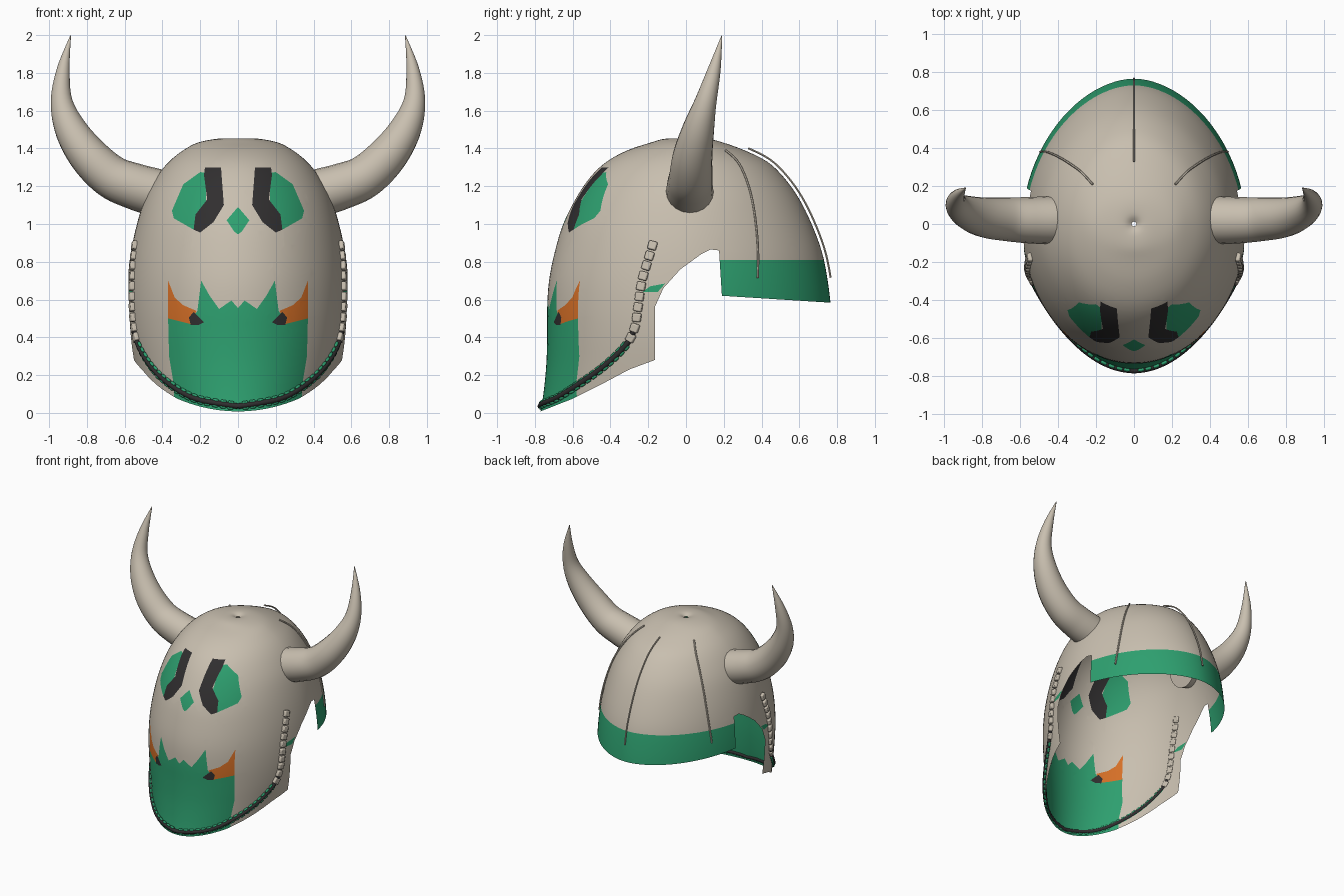
import bpy, bmesh, math
from mathutils import Vector, Matrix

if "Cube" in bpy.data.objects:
    bpy.data.objects.remove(bpy.data.objects["Cube"])


def material(name, rgb):
    m = bpy.data.materials.new(name)
    m.use_nodes = True
    m.diffuse_color = (*rgb, 1)
    bsdf = m.node_tree.nodes["Principled BSDF"]
    bsdf.inputs["Base Color"].default_value = (*rgb, 1)
    bsdf.inputs["Roughness"].default_value = 0.7
    return m


BONE, GREEN, BLACK, ORANGE = range(4)
MATS = [material("bone", (0.58, 0.52, 0.43)), material("green", (0.027, 0.35, 0.16)),
        material("charcoal", (0.03, 0.028, 0.029)), material("orange", (0.67, 0.16, 0.02))]

# Helmet profile from crown to hem: height, half width, front depth, back depth
PROFILE = [(1.435, .012, .012, .012), (1.452, .05, .05, .05), (1.45, .12, .12, .12),
           (1.43, .215, .19, .20), (1.39, .29, .31, .31), (1.33, .365, .42, .43),
           (1.25, .43, .505, .515), (1.14, .49, .58, .595), (1.0, .535, .65, .665),
           (.85, .567, .695, .72), (.7, .585, .725, .75), (.55, .59, .735, .768),
           (.4, .582, .735, .775), (.25, .56, .74, .775), (.1, .53, .755, .775),
           (-.02, .5, .775, .775)]


def smooth_path(points, steps):
    """Catmull-Rom interpolation of tuples of any length."""
    pts = [Vector(p) for p in points]
    out = []
    for i in range(len(pts) - 1):
        a, b, c, d = pts[max(i - 1, 0)], pts[i], pts[i + 1], pts[min(i + 2, len(pts) - 1)]
        for k in range(steps):
            t = k / steps
            out.append(b + (c - a) * (t / 2) + (a * 2 - b * 5 + c * 4 - d) * (t * t / 2)
                       + (b * 3 - a - c * 3 + d) * (t ** 3 / 2))
    return out + [pts[-1]]


ROWS = smooth_path(PROFILE, 4)


def ring_point(row, angle):
    """Point on a row; angle 0 is the front, pi the back."""
    z, side, front, back = row
    s, c = math.sin(angle), math.cos(angle)
    if c >= 0:
        return Vector((side * s, -front * c, z))
    e = 2 / 1.85
    return Vector((math.copysign(abs(s) ** e, s) * side, back * abs(c) ** e, z))


def on_shell(angle, z, lift=0.0):
    for a, b in zip(ROWS[8:], ROWS[9:]):
        if b[0] <= z <= a[0]:
            p = ring_point(a.lerp(b, (a[0] - z) / (a[0] - b[0])), angle)
            break
    return p + Vector((p.x, p.y, max(z - .7, 0))).normalized() * lift


def inside(u, v, poly):
    hit = False
    for (a, b), (c, d) in zip(poly, poly[1:] + poly[:1]):
        if (b > v) != (d > v) and u < (c - a) * (v - b) / (d - b) + a:
            hit = not hit
    return hit


def cut_outline(bm, poly, axis, keep):
    """Cut an outline, projected along x (0) or y (1), and return the faces in it."""
    u = 1 - axis
    m = 0.045
    for p, q in zip(poly, poly[1:] + poly[:1]):
        lo = (min(p[0], q[0]) - m, min(p[1], q[1]) - m)
        hi = (max(p[0], q[0]) + m, max(p[1], q[1]) + m)
        faces = [f for f in bm.faces if keep(f.calc_center_median()) and any(
            lo[0] < w.co[u] < hi[0] and lo[1] < w.co.z < hi[1] for w in f.verts)]
        if not faces:
            continue
        co, no = Vector((0, 0, p[1])), Vector((0, 0, q[0] - p[0]))
        co[u], no[u] = p[0], p[1] - q[1]
        geom = faces + list({e for f in faces for e in f.edges}) + list({w for f in faces for w in f.verts})
        bmesh.ops.bisect_plane(bm, geom=geom, dist=1e-5, plane_co=co, plane_no=no)
    found = []
    for f in bm.faces:
        c = f.calc_center_median()
        if keep(c) and inside(c[u], c.z, poly):
            found.append(f)
    return found


def finish(name, bm, mats, angle=40):
    me = bpy.data.meshes.new(name)
    bm.to_mesh(me)
    bm.free()
    ob = bpy.data.objects.new(name, me)
    bpy.context.collection.objects.link(ob)
    for m in mats:
        me.materials.append(m)
    bpy.ops.object.select_all(action='DESELECT')
    ob.select_set(True)
    bpy.context.view_layer.objects.active = ob
    bpy.ops.object.shade_smooth_by_angle(angle=math.radians(angle))
    return ob


# Helmet shell, open at the crown hole and the hem
bm = bmesh.new()
N = 96
grid = [[bm.verts.new(ring_point(r, 2 * math.pi * i / N)) for i in range(N)] for r in ROWS]
for a, b in zip(grid, grid[1:]):
    for i in range(N):
        j = (i + 1) % N
        bm.faces.new((a[i], b[i], b[j], a[j]))

# Hem with the cheek guards and the ear openings
hem = [(-.79, .0), (-.6, .075), (-.45, .15), (-.3, .23), (-.165, .28), (-.165, .56), (-.12, .66),
       (-.03, .76), (.08, .84), (.13, .865), (.175, .86), (.19, .62), (.9, .575), (.9, -.1), (-.9, -.1)]
bmesh.ops.delete(bm, geom=cut_outline(bm, hem, 0, lambda c: True), context='FACES')

# Neck band and the small side marks
band = [(.15, .5), (.15, .81), (.95, .81), (.95, .5)]
mark = [(-.23, .64), (-.19, .67), (-.11, .685), (-.15, .64)]
for poly in (band, mark):
    for f in cut_outline(bm, poly, 0, lambda c: True):
        f.material_index = GREEN

# Painted face, given for one half and mirrored
FACE = [
    (GREEN, [(.17, 1.27), (.2, 1.275), (.29, 1.21), (.35, 1.07), (.34, 1.03), (.235, .97), (.17, 1.08)]),
    (BLACK, [(.09, 1.3), (.175, 1.3), (.18, 1.26), (.163, 1.13), (.225, 1.05), (.235, .97),
             (.2, .955), (.13, 1.01), (.075, 1.1)]),
    (GREEN, [(0, 1.09), (.06, 1.02), (.02, .96), (0, .945)]),
    (GREEN, [(0, .555), (.035, .595), (.1, .55), (.15, .62), (.195, .7), (.215, .54),
             (.25, .49), (.37, .5), (.365, .3), (.34, .15), (.34, -.05), (0, -.05)]),
    (ORANGE, [(.37, .7), (.335, .61), (.29, .57), (.22, .54), (.25, .47), (.37, .5)]),
    (BLACK, [(.18, .48), (.235, .535), (.26, .505), (.25, .465), (.21, .465)]),
]
for mat, half in FACE:
    for sx in (1, -1):
        poly = [(x * sx, z) for x, z in half]
        for f in cut_outline(bm, poly, 1, lambda c: c.y < -.2 and c.x * sx > 0):
            f.material_index = mat
finish("helmet_shell", bm, MATS)


def tube(name, points, radii, mat, sides=4):
    """Smooth round tube with a radius for each point."""
    cu = bpy.data.curves.new(name, 'CURVE')
    cu.dimensions = '3D'
    cu.bevel_depth, cu.bevel_resolution, cu.use_fill_caps = 1, sides, True
    sp = cu.splines.new('POLY')
    sp.points.add(len(points) - 1)
    for pt, p, r in zip(sp.points, points, radii):
        pt.co, pt.radius = (*p, 1), r
    cu.materials.append(mat)
    ob = bpy.data.objects.new(name, cu)
    bpy.context.collection.objects.link(ob)
    bpy.ops.object.select_all(action='DESELECT')
    ob.select_set(True)
    bpy.context.view_layer.objects.active = ob
    bpy.ops.object.convert(target='MESH')
    bpy.ops.object.shade_smooth_by_angle(angle=math.radians(50))


# Horns: x, y, z, radius
HORN = [(.43, .02, 1.165, .127), (.55, .02, 1.2, .122), (.67, .025, 1.25, .115), (.79, .035, 1.36, .105),
        (.885, .065, 1.5, .085), (.934, .105, 1.65, .058), (.925, .15, 1.82, .034), (.886, .19, 1.998, .002)]
for sx, side in ((1, "left"), (-1, "right")):
    path = smooth_path(HORN, 6)
    tube(side + "_horn", [(p[0] * sx, p[1], p[2]) for p in path], [p[3] for p in path], MATS[BONE], 8)

# Raised seams on the back
for name, top, low, lift in (("left_seam", 132, 122, .006), ("centre_seam", 180, 180, .018),
                             ("right_seam", 228, 238, .006)):
    pts = []
    for k in range(25):
        t = k / 24
        pts.append(on_shell(math.radians(top + (low - top) * t), 1.385 - .67 * t ** 1.4, lift))
    tube(name, pts, [.006] * 25, MATS[BONE], 1)

# Chain trim along the jaw: degrees from the front, height
TRIM = [(0, .035), (23, .07), (37.6, .13), (52.6, .23), (64, .35), (68.5, .45), (70, .56),
        (71.5, .7), (73.5, .8), (75.5, .9)]
fine = smooth_path(TRIM, 40)
for sx, side in ((1, "left"), (-1, "right")):
    line = [on_shell(math.radians(a) * sx, z, .006) for a, z in fine]
    bm = bmesh.new()
    travelled = 0
    for p, q in zip(line, line[1:]):
        travelled += (q - p).length
        upper = p.z > .37
        if travelled < (.055 if upper else .04):
            continue
        travelled = 0
        along = (q - p).normalized()
        out = Vector((p.x, p.y * .6, 0)).normalized()
        across = along.cross(out).normalized()
        rot = Matrix((along, across, along.cross(across))).transposed().to_4x4()
        size = (.046, .046, .03, 1) if upper else (.034, .046, .016, 1)
        made = bmesh.ops.create_cube(bm, size=1, matrix=Matrix.Translation(p) @ rot @ Matrix.Diagonal(size))
        for f in {f for w in made["verts"] for f in w.link_faces}:
            f.material_index = BONE if upper else GREEN
    beads = finish(side + "_chain_beads", bm, MATS[:2])
    bevel = beads.modifiers.new("rounding", 'BEVEL')
    bevel.width, bevel.segments = .007, 2
    cord = [p for p in line if p.z < .45]
    tube(side + "_chain_cord", cord, [.015] * len(cord), MATS[BLACK], 2)
